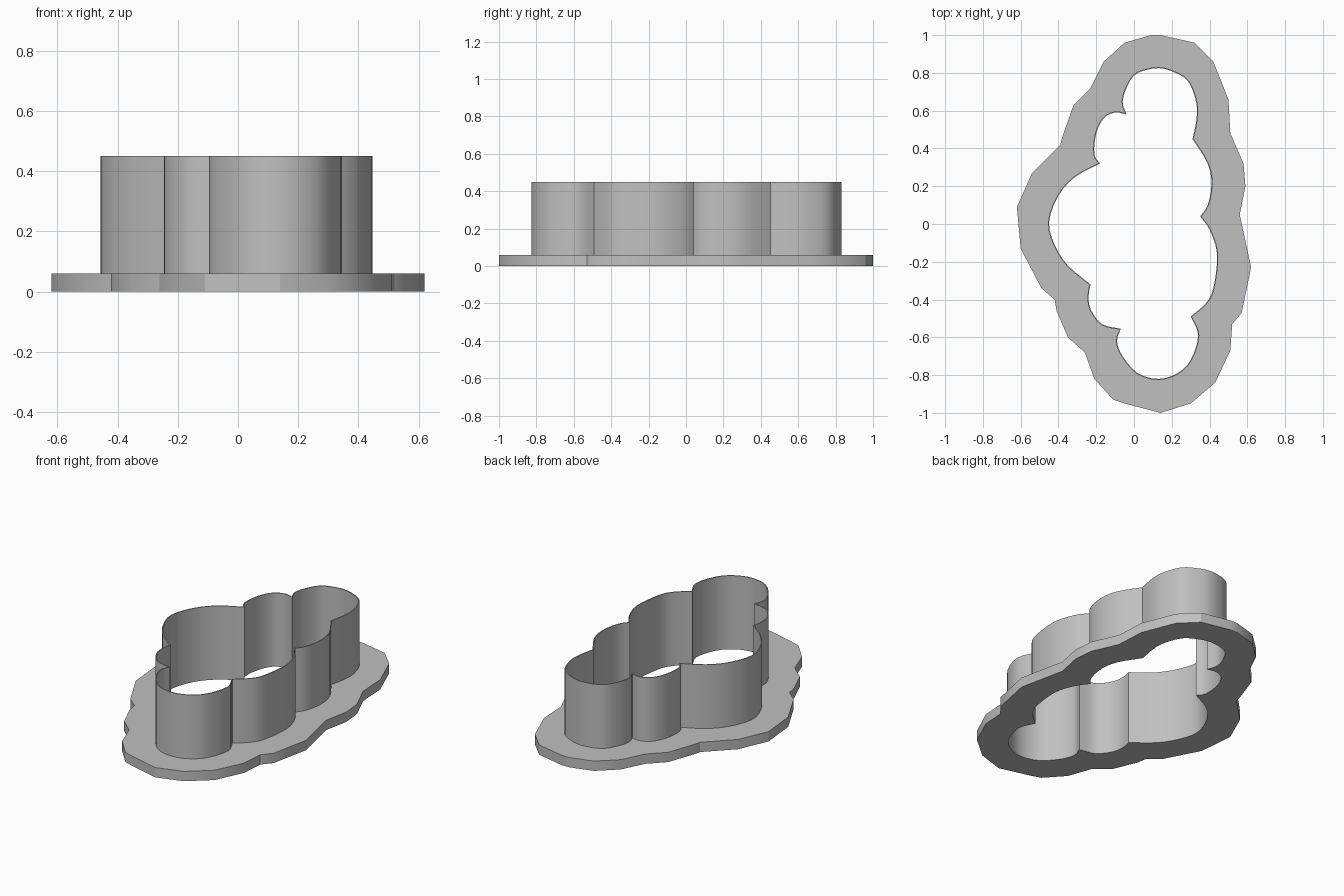
import bpy
import bmesh
from mathutils import Vector

WALL_HEIGHT = 0.45
FLANGE_HEIGHT = 0.06
WALL_THICKNESS = 0.006

# Remove the default cube
default_cube = bpy.data.objects.get("Cube")
if default_cube:
    bpy.data.objects.remove(default_cube, do_unlink=True)

# One plain grey for the whole cutter
grey = bpy.data.materials.new("plain grey")
grey.use_nodes = True
colour = (0.53, 0.53, 0.53, 1)
grey.diffuse_color = colour
grey.node_tree.nodes["Principled BSDF"].inputs["Base Color"].default_value = colour

# Cloud lobes, counter-clockwise, in hundredths; each begins at a sharp cusp
LOBES = {
    "back": [(31, 45), (33, 55), (33, 64), (29, 75), (22, 80), (13, 82.5),
             (2, 80), (-3, 74), (-6, 65)],
    "back_right": [(-4, 58), (-10, 59), (-16, 56), (-20, 48), (-21, 37)],
    "right": [(-18, 32), (-31, 25), (-40, 15), (-45, 1), (-42, -11), (-35, -22)],
    "front_right": [(-23, -32), (-24, -38), (-23, -45), (-17, -53)],
    "front": [(-7, -55.5), (-9, -62), (-6, -70), (2, -79), (13, -82),
              (23, -79), (30, -72), (34, -59)],
    "front_left": [(30, -49), (38, -42), (42, -34), (44, -16), (40, -3)],
    "back_left": [(35, 4), (39, 10), (41, 21), (39, 32)],
}

# Angular outer edge of the flange, in hundredths
RIM = [(14, 100), (32, 96), (42, 86), (50, 66), (51, 48), (58, 32), (59, 20),
       (56, 5), (62, -23), (57, -47), (52, -53), (51, -67), (43, -84),
       (30, -95), (14, -100), (-5, -95), (-11, -93), (-21, -82), (-26, -68),
       (-35, -60), (-41, -46), (-42, -40), (-49, -34), (-60, -13), (-62, 9),
       (-54, 27), (-39, 42), (-38, 46), (-32, 63), (-23, 72), (-16, 86),
       (-5, 96), (9, 100)]


def to_vectors(points):
    return [Vector((x, y, 0)) / 100 for x, y in points]


def smooth_lobe(points, steps=3):
    """Smooth path through one lobe, leaving off its closing cusp."""
    ends = [2 * points[0] - points[1]] + points + [2 * points[-1] - points[-2]]
    path = []
    for a, b, c, d in zip(ends, ends[1:], ends[2:], ends[3:]):
        for i in range(steps):
            t = i / steps
            path.append(b + (c - a) * t / 2
                        + (a - 2.5 * b + 2 * c - d / 2) * t ** 2
                        + (3 * b - a - 3 * c + d) * t ** 3 / 2)
    return path


def cloud_outline():
    lobes = [to_vectors(lobe) for lobe in LOBES.values()]
    outline = []
    for lobe, following in zip(lobes, lobes[1:] + lobes[:1]):
        outline += smooth_lobe(lobe + following[:1])
    return outline


def extrude_up(bm, geometry, height):
    extruded = bmesh.ops.extrude_face_region(bm, geom=geometry)["geom"]
    top = [v for v in extruded if isinstance(v, bmesh.types.BMVert)]
    bmesh.ops.translate(bm, verts=top, vec=(0, 0, height))


def add_loop(bm, outline):
    verts = [bm.verts.new(p) for p in outline]
    return [bm.edges.new(pair) for pair in zip(verts, verts[1:] + verts[:1])]


def finish(bm, name):
    bmesh.ops.recalc_face_normals(bm, faces=bm.faces[:])
    mesh = bpy.data.meshes.new(name)
    bm.to_mesh(mesh)
    bm.free()
    mesh.materials.append(grey)
    obj = bpy.data.objects.new(name, mesh)
    bpy.context.collection.objects.link(obj)
    bpy.ops.object.select_all(action="DESELECT")
    obj.select_set(True)
    bpy.context.view_layer.objects.active = obj
    bpy.ops.object.shade_smooth_by_angle(angle=0.5)
    return obj


def offset_outward(outline, distance):
    """Push each point of a counter-clockwise outline outward."""
    moved = []
    for i, point in enumerate(outline):
        along = outline[(i + 1) % len(outline)] - outline[i - 1]
        moved.append(point + Vector((along.y, -along.x, 0)).normalized() * distance)
    return moved


inner = cloud_outline()
outer = offset_outward(inner, WALL_THICKNESS)

# Flat gripping flange with the cloud-shaped opening
bm = bmesh.new()
edges = add_loop(bm, to_vectors(RIM)) + add_loop(bm, inner)
bmesh.ops.triangle_fill(bm, edges=edges, use_beauty=True, normal=(0, 0, 1))
extrude_up(bm, bm.faces[:], FLANGE_HEIGHT)
finish(bm, "flange")

# Thin upright cutting wall standing on the flange
bm = bmesh.new()
rings = [[bm.verts.new(p) for p in ring] for ring in (inner, outer)]
for i in range(len(inner)):
    bm.faces.new((rings[0][i - 1], rings[0][i], rings[1][i], rings[1][i - 1]))
bmesh.ops.translate(bm, verts=bm.verts[:], vec=(0, 0, FLANGE_HEIGHT))
extrude_up(bm, bm.faces[:], WALL_HEIGHT - FLANGE_HEIGHT)
finish(bm, "cutting_wall")
